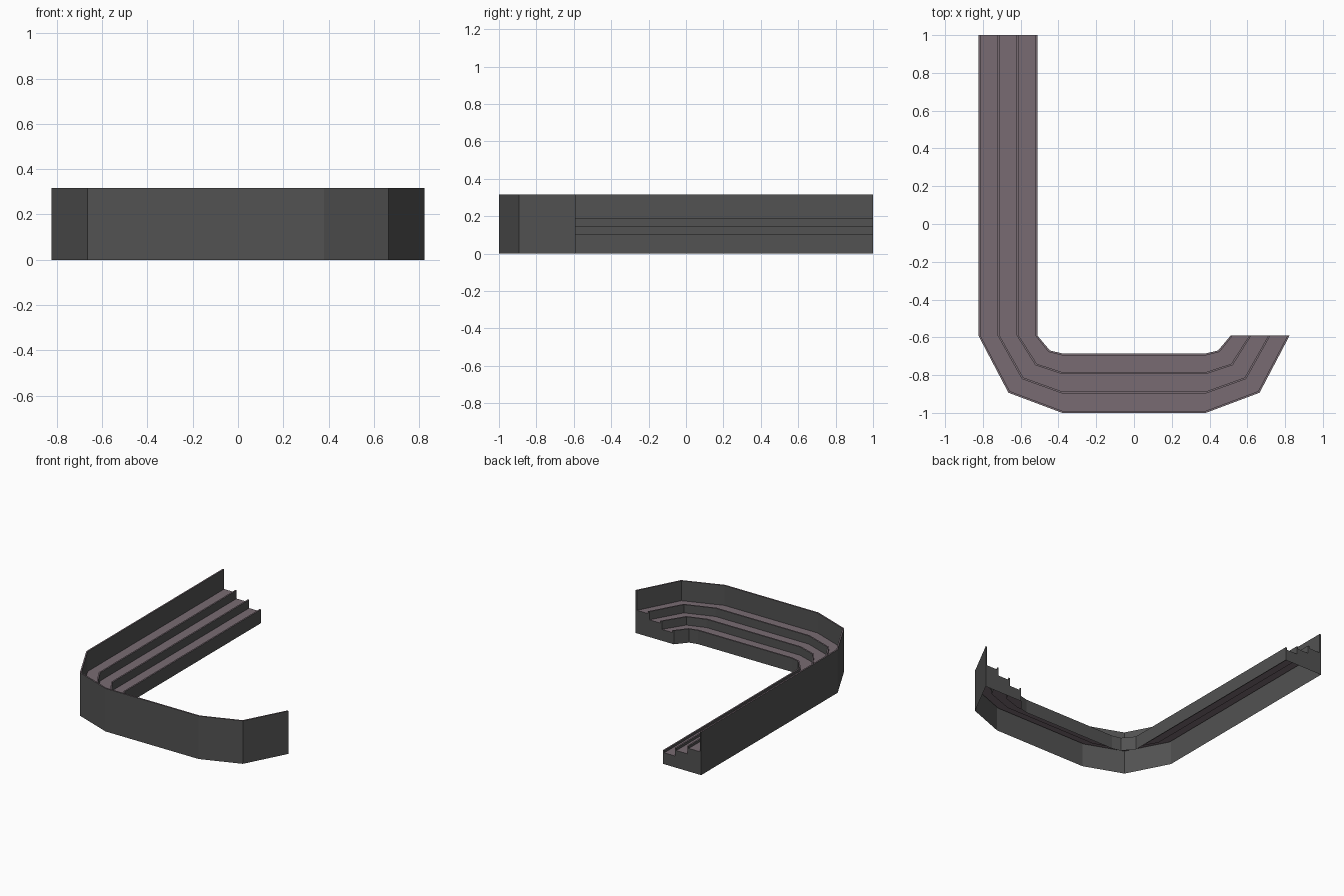
import bpy
import bmesh

if "Cube" in bpy.data.objects:
    bpy.data.objects.remove(bpy.data.objects["Cube"])


def material(name, rgb):
    m = bpy.data.materials.new(name)
    m.diffuse_color = (*rgb, 1)
    m.use_nodes = True
    m.node_tree.nodes["Principled BSDF"].inputs["Base Color"].default_value = m.diffuse_color
    return m


GREY = material("dark grey", (0.085, 0.085, 0.085))
MAUVE = material("mauve grey", (0.19, 0.148, 0.17))

# Plan of the outer and inner edges: half of the bend, mirrored in x, plus the long arm
half_outer = [(-0.824, -0.59), (-0.665, -0.893), (-0.38, -1.0)]
half_inner = [(-0.512, -0.59), (-0.445, -0.67), (-0.38, -0.685)]


def full_path(half, x_arm):
    return [(x_arm, 1.0)] + half + [(-x, y) for x, y in reversed(half)]


OUTER = full_path(half_outer, -0.824)
INNER = full_path(half_inner, -0.512)


def station(i, f, z):
    """Point at fraction f from outer to inner edge."""
    (ox, oy), (ix, iy) = OUTER[i], INNER[i]
    return (ox + (ix - ox) * f, oy + (iy - oy) * f, z)


def make_object(name, bm):
    bm.normal_update()
    for face in bm.faces:
        face.material_index = 1 if abs(face.normal.z) > 0.7 else 0
    mesh = bpy.data.meshes.new(name)
    bm.to_mesh(mesh)
    bm.free()
    mesh.materials.append(GREY)
    mesh.materials.append(MAUVE)
    bpy.context.collection.objects.link(bpy.data.objects.new(name, mesh))


def sweep(name, profile):
    """Sweep an open (fraction, height) profile along the plan."""
    bm = bmesh.new()
    rings = [[bm.verts.new(station(i, f, z)) for f, z in profile]
             for i in range(len(OUTER))]
    for a, b in zip(rings, rings[1:]):
        for k in range(len(profile) - 1):
            bm.faces.new((a[k], b[k], b[k + 1], a[k + 1]))
    make_object(name, bm)


T = 0.035                      # rail thickness as a fraction of the width
F1, F2 = 0.325, 0.65           # rail positions
wall = [(0, 0), (0, 0.317), (T, 0.317), (T, 0.170)]
tiers = [
    [(T, 0.170), (F1, 0.170), (F1, 0.188), (F1 + T, 0.188), (F1 + T, 0.127)],
    [(F1 + T, 0.127), (F2, 0.127), (F2, 0.145), (F2 + T, 0.145), (F2 + T, 0.084)],
    [(F2 + T, 0.084), (1 - T, 0.084), (1 - T, 0.101), (1, 0.101), (1, 0)],
]

# Tall back wall and three stepped tiers, open underneath
sweep("back_wall", wall)
for name, profile in zip(("upper_tier", "middle_tier", "lower_tier"), tiers):
    sweep(name, profile)

# End panels closing both ends, following the stepped section
section = wall + [p for tier in tiers for p in tier[1:]]
for name, i in (("long_arm_end", 0), ("short_arm_end", len(OUTER) - 1)):
    bm = bmesh.new()
    verts = [bm.verts.new(station(i, f, z)) for f, z in section]
    face = bm.faces.new(verts)
    bm.normal_update()
    if face.normal.y < 0:
        face.normal_flip()
    make_object(name, bm)
